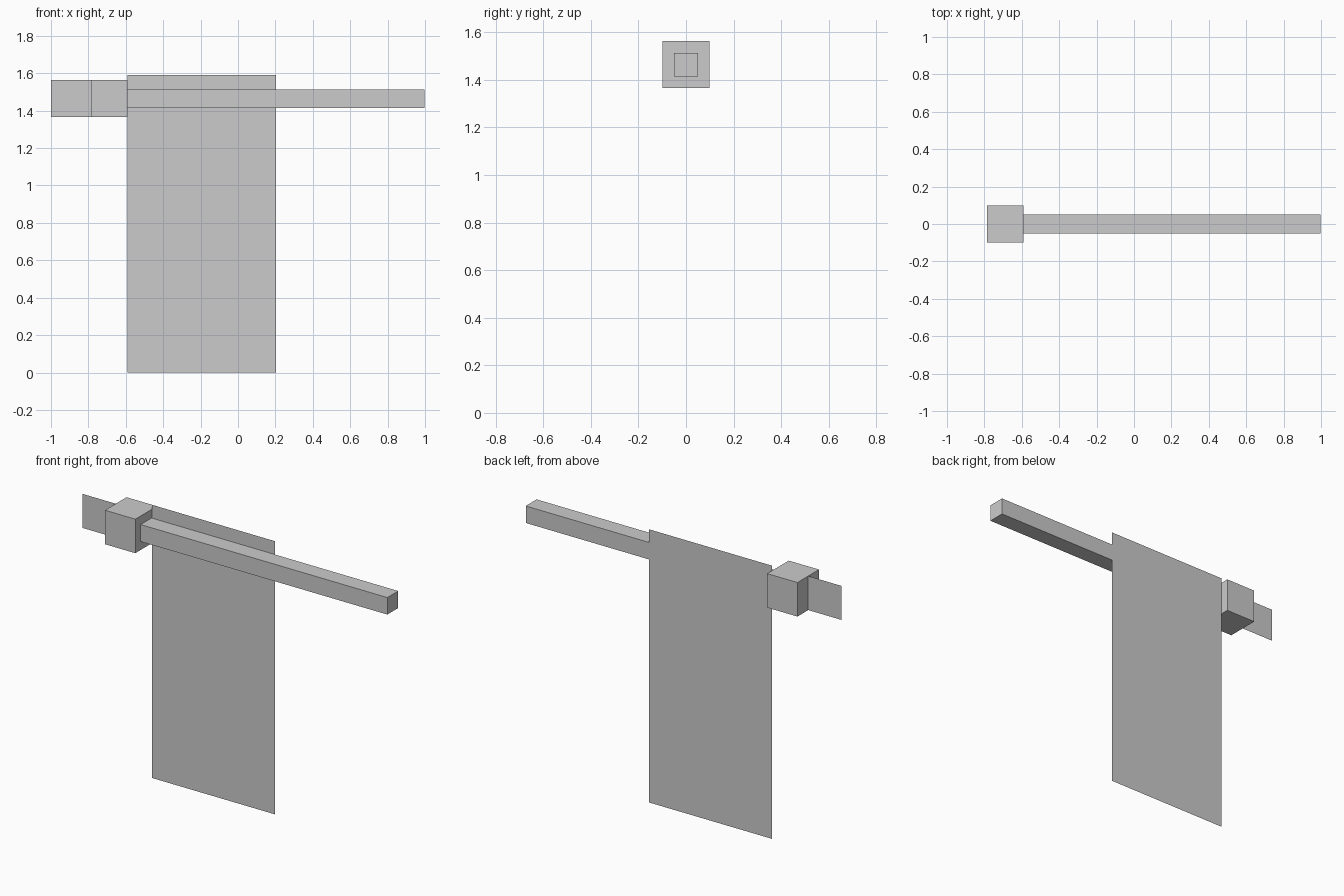
import bpy

cube = bpy.data.objects.get("Cube")
if cube:
    bpy.data.objects.remove(cube, do_unlink=True)

# Single light grey material
GREY = (0.6, 0.6, 0.6, 1.0)
grey = bpy.data.materials.new("light_grey")
grey.use_nodes = True
grey.diffuse_color = GREY
grey.node_tree.nodes["Principled BSDF"].inputs["Base Color"].default_value = GREY


def finish(name, verts, faces):
    mesh = bpy.data.meshes.new(name)
    mesh.from_pydata(verts, [], faces)
    mesh.materials.append(grey)
    obj = bpy.data.objects.new(name, mesh)
    bpy.context.collection.objects.link(obj)
    return obj


def box(name, xs, ys, zs):
    """Solid block spanning the given ranges."""
    verts = [(x, y, z) for x in xs for y in ys for z in zs]
    faces = [(0, 1, 3, 2), (4, 6, 7, 5), (0, 4, 5, 1),
             (2, 3, 7, 6), (0, 2, 6, 4), (1, 5, 7, 3)]
    return finish(name, verts, faces)


def sheet(name, xs, y, zs):
    """Flat upright panel facing the front."""
    (x0, x1), (z0, z1) = xs, zs
    verts = [(x0, y, z0), (x1, y, z0), (x1, y, z1), (x0, y, z1)]
    return finish(name, verts, [(0, 1, 2, 3)])


JOINT = -0.592   # where the pole meets the mounting block

# Horizontal pole and its mounting block
box("pole", (JOINT, 0.997), (-0.05, 0.05), (1.414, 1.513))
box("mounting_block", (-0.787, JOINT), (-0.099, 0.099), (1.365, 1.563))

# Small tab running out of the block, and the tall banner behind the pole
sheet("end_tab", (-1.0, -0.69), 0.0, (1.365, 1.563))
sheet("banner", (JOINT + 0.002, 0.203), 0.051, (0.0, 1.59))
